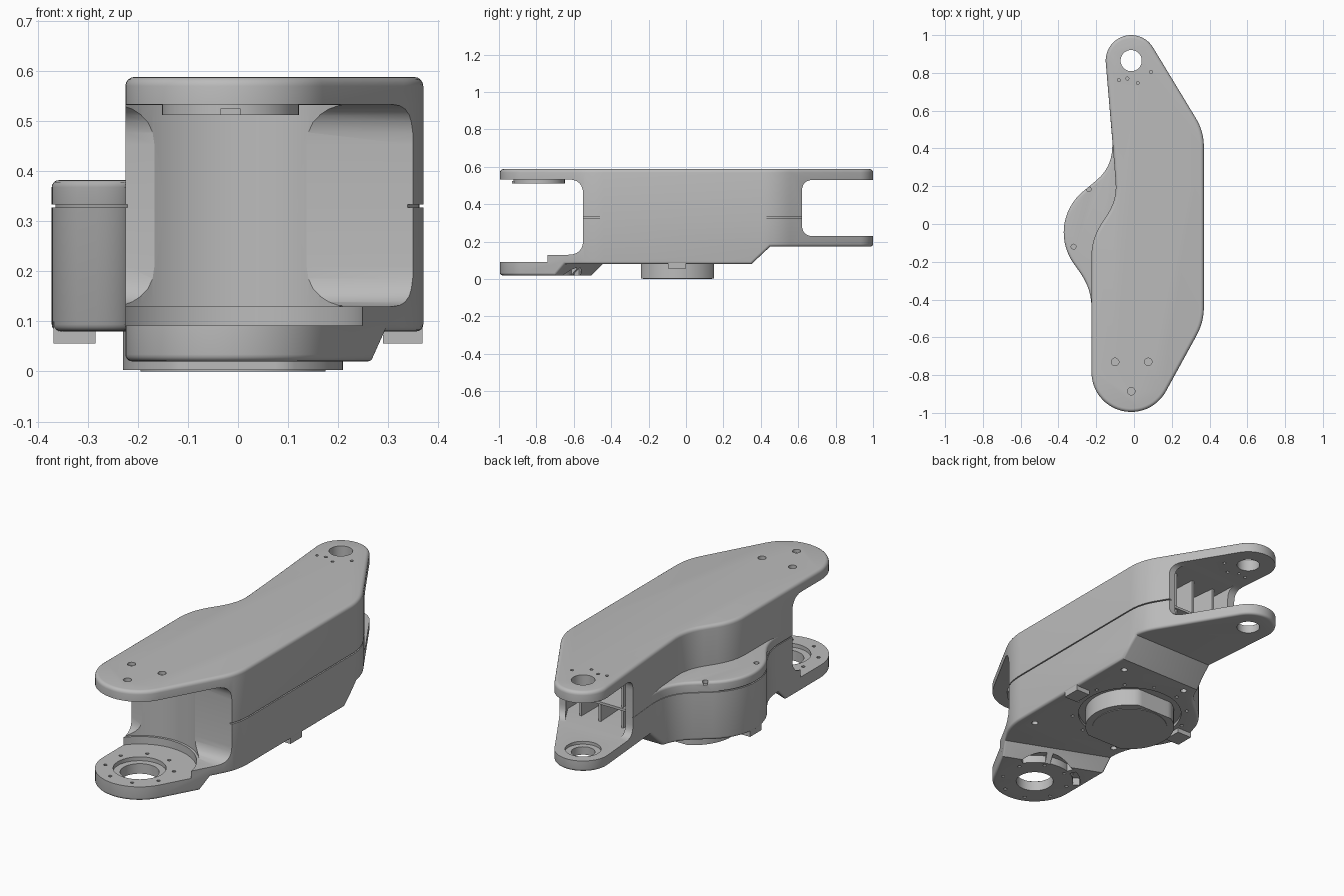
import bpy, bmesh
from math import sin, cos, radians, pi
from mathutils import Vector

cube = bpy.data.objects.get("Cube")
if cube:
    bpy.data.objects.remove(cube)

grey = bpy.data.materials.new("cast_grey")
grey.use_nodes = True
colour = (0.5, 0.5, 0.5, 1)
grey.diffuse_color = colour
grey.node_tree.nodes["Principled BSDF"].inputs["Base Color"].default_value = colour


def arc(cx, cy, r, a0, a1, n=24):
    return [(cx + r * cos(radians(a0 + (a1 - a0) * i / n)),
             cy + r * sin(radians(a0 + (a1 - a0) * i / n))) for i in range(n + 1)]


def circle(cx, cy, r, n=40):
    return arc(cx, cy, r, 0, 360, n)[:-1]


def rounded(pts, n=6):
    """Points given as (x, y, t) get a corner blended over length t."""
    out = []
    for i, p in enumerate(pts):
        c = Vector(p[:2])
        if len(p) == 2:
            out.append(c)
            continue
        a = c + (Vector(pts[i - 1][:2]) - c).normalized() * p[2]
        b = c + (Vector(pts[(i + 1) % len(pts)][:2]) - c).normalized() * p[2]
        for k in range(n + 1):
            t = k / n
            out.append(a * (1 - t) ** 2 + c * 2 * t * (1 - t) + b * t * t)
    return out


def prism(name, pts, lo, hi, side=False, shear=0):
    """Extrude a plan outline along z, or a (y, z) outline along x."""
    bm = bmesh.new()
    rings = []
    for h in (lo, hi):
        rings.append([bm.verts.new((h, p[0] + shear * h, p[1]) if side else (p[0], p[1], h))
                      for p in pts])
    a, b = rings
    bm.faces.new(a)
    bm.faces.new(b)
    for i in range(len(a)):
        bm.faces.new((a[i - 1], a[i], b[i], b[i - 1]))
    bmesh.ops.recalc_face_normals(bm, faces=bm.faces)
    me = bpy.data.meshes.new(name)
    bm.to_mesh(me)
    bm.free()
    me.materials.append(grey)
    ob = bpy.data.objects.new(name, me)
    bpy.context.collection.objects.link(ob)
    return ob


def cut(ob, *cutters):
    bpy.context.view_layer.objects.active = ob
    for c in cutters:
        m = ob.modifiers.new("cut", "BOOLEAN")
        m.operation, m.solver, m.object = "DIFFERENCE", "EXACT", c
        bpy.ops.object.modifier_apply(modifier=m.name)


def soften(ob, width, zlo, zhi):
    """Round the sharp rim edges whose middle lies in a height band."""
    bm = bmesh.new()
    bm.from_mesh(ob.data)
    rim = [e for e in bm.edges if len(e.link_faces) == 2 and e.calc_face_angle(0) > 1
           and zlo < (e.verts[0].co.z + e.verts[1].co.z) / 2 < zhi]
    bmesh.ops.bevel(bm, geom=rim, offset=width, segments=4, profile=0.5,
                    affect="EDGES", clamp_overlap=False)
    bm.to_mesh(ob.data)
    bm.free()


JX, FY, RY = -0.015, -0.785, 0.865
HX, HY = -0.01, -0.045

# Plan outlines: slim upper shell, and lower shell with the round motor bulge
rear_end = arc(JX, RY, 0.135, 31, 184.6)
front_end = arc(JX, FY, 0.21, 180, 331)
right_side = [(0.37, -0.52, 0.08), (0.37, 0.49, 0.08)]
bulge_arc = [(-0.115, 0.30, 0.11)] + arc(-0.09, -0.045, 0.282, 130, 215) + [(-0.225, -0.344, 0.1)]
upper_plan = rounded(rear_end + [(-0.115, 0.45, 0.1), (-0.09, 0.13, 0.09),
                                 (-0.225, -0.08, 0.09)] + front_end + right_side)
lower_plan = rounded(rear_end + [(-0.115, 0.45)] + bulge_arc + front_end + right_side)
cap_plan = rounded([(0, 0.45), (-0.115, 0.45)] + bulge_arc + [(-0.225, -0.47), (0, -0.47)])

upper = prism("upper_shell", upper_plan, 0.333, 0.588)
soften(upper, 0.018, 0.58, 0.6)
cap = prism("bulge_cap", cap_plan, 0.333, 0.382)
soften(cap, 0.014, 0.38, 0.39)
lower = prism("lower_shell", lower_plan, 0.02, 0.327)
seam = prism("seam_core", [(x * 0.98, y * 0.98) for x, y in lower_plan], 0.32, 0.34)

helpers = []


def helper(*args, **kw):
    ob = prism("cutter", *args, **kw)
    ob.hide_render = True
    helpers.append(ob)
    return ob


# Stepped underside: slanted front pad and rising rear arm
cut(lower,
    helper([(-0.63, -0.02), (-0.53, 0.08), (0.3, 0.08), (0.3, -0.02)], -0.6, 0.6, side=True, shear=-0.4),
    helper([(-0.1, 0.08), (0.35, 0.08), (0.45, 0.174), (1.3, 0.174), (1.3, -0.1), (-0.1, -0.1)],
           -0.6, 0.6, side=True))
soften(lower, 0.014, 0, 0.3)

# Fork openings at both ends
front_gap = helper(rounded([(-1.3, 0.13), (-0.55, 0.13, 0.08), (-0.55, 0.533, 0.08), (-1.3, 0.533)]),
                   -0.6, 0.6, side=True)
front_round = helper(circle(JX, FY, 0.28, 64), 0.131, 0.532)
front_step = helper(circle(JX, FY, 0.268, 64), 0.092, 0.25)
rear_gap = helper(rounded([(1.3, 0.23), (0.62, 0.23, 0.06), (0.62, 0.53, 0.06), (1.3, 0.53)]),
                  -0.6, 0.6, side=True)
rear_pocket = helper([(-0.08, 0.4), (0.3, 0.4), (0.3, 0.54), (0.25, 0.63), (0.2, 0.7), (-0.09, 0.7)],
                     0.231, 0.529)
pin_hole = helper(circle(JX, RY, 0.056), 0.1, 0.7)
for ob in (upper, lower, seam):
    cut(ob, front_gap, front_round, rear_gap, rear_pocket)
cut(upper, pin_hole)
cut(lower, pin_hole, front_step, helper(circle(JX, FY, 0.092), -0.1, 0.2),
    helper(circle(JX, FY, 0.125), 0.072, 0.2),
    helper(circle(JX, RY, 0.085), 0.215, 0.25))

# Screw holes in the upper faces
for x, y in ((-0.1, -0.73), (0.075, -0.73), (JX, -0.885)):
    cut(upper, helper(circle(x, y, 0.02, 20), 0.57, 0.65))
for x, y in ((0.09, 0.805), (-0.08, 0.762), (0.02, 0.747), (-0.035, 0.77)):
    cut(upper, helper(circle(x, y, 0.008, 12), 0.5, 0.65))
for x, y in ((-0.24, 0.185), (-0.32, -0.12)):
    cut(cap, helper(circle(x, y, 0.013, 16), 0.365, 0.42))

# Bearing flange screws, underside slots, hub recess and its bolt circle
for i in range(8):
    a = pi / 8 + i * pi / 4
    cut(lower, helper(circle(JX + 0.165 * cos(a), FY + 0.165 * sin(a), 0.009, 10), -0.1, 0.15))
for a in (32, 74, 116):
    slot = arc(JX, FY, 0.225, a, a + 34, 8) + arc(JX, FY, 0.19, a + 34, a, 8)
    cut(lower, helper(slot, -0.1, 0.06))
cut(lower, helper(circle(HX, HY, 0.255, 64), -0.1, 0.095))
for i in range(12):
    a = pi / 12 + i * pi / 6
    cut(lower, helper(circle(HX + 0.285 * cos(a), HY + 0.285 * sin(a), 0.009, 10), 0, 0.1))
for x, y in ((0.29, -0.42), (-0.17, -0.36), (0.29, 0.27), (-0.07, 0.3)):
    cut(lower, helper(circle(x, y, 0.016, 16), 0, 0.11))

# Output hub with flattened front and rear
prism("output_hub", [(x, min(0.15, max(-0.24, y))) for x, y in circle(HX, HY, 0.22, 64)], 0.003, 0.15)
prism("hub_face", circle(HX, HY, 0.185, 64), 0, 0.01)

# Locating tabs either side of the hub
for name, x0, x1 in (("right_tab", -0.368, -0.285), ("left_tab", 0.29, 0.368)):
    prism(name, [(x0, -0.095), (x1, -0.095), (x1, 0), (x0, 0)], 0.056, 0.1)

# Boss below the front upper arm
boss = prism("upper_boss", circle(JX, FY, 0.137, 48), 0.512, 0.54)
cut(boss, helper(circle(JX, FY, 0.09), 0.4, 0.53))
prism("boss_key", [(-0.035, -0.93), (0.005, -0.93), (0.005, -0.88), (-0.035, -0.88)], 0.512, 0.525)

# Stiffening ribs inside the rear pocket
for name, x0, x1 in (("left_rib", -0.02, -0.04), ("middle_rib", 0.1, 0.09), ("right_rib", 0.2, 0.2)):
    prism(name, [(x0, 0.39), (x0 + 0.012, 0.39), (x1 + 0.012, 0.57), (x1, 0.57)], 0.225, 0.535)
prism("cross_rib", [(-0.09, 0.39), (0.31, 0.39), (0.31, 0.53), (0.26, 0.58), (-0.09, 0.58)], 0.325, 0.338)

for c in helpers:
    bpy.data.objects.remove(c)

# Smooth the curved walls, keep creases sharp
bpy.ops.object.select_all(action="DESELECT")
for ob in bpy.context.collection.objects:
    if ob.type == "MESH" and ob.data.materials and ob.data.materials[0] == grey:
        ob.select_set(True)
        bpy.context.view_layer.objects.active = ob
bpy.ops.object.shade_smooth_by_angle(angle=radians(30))
